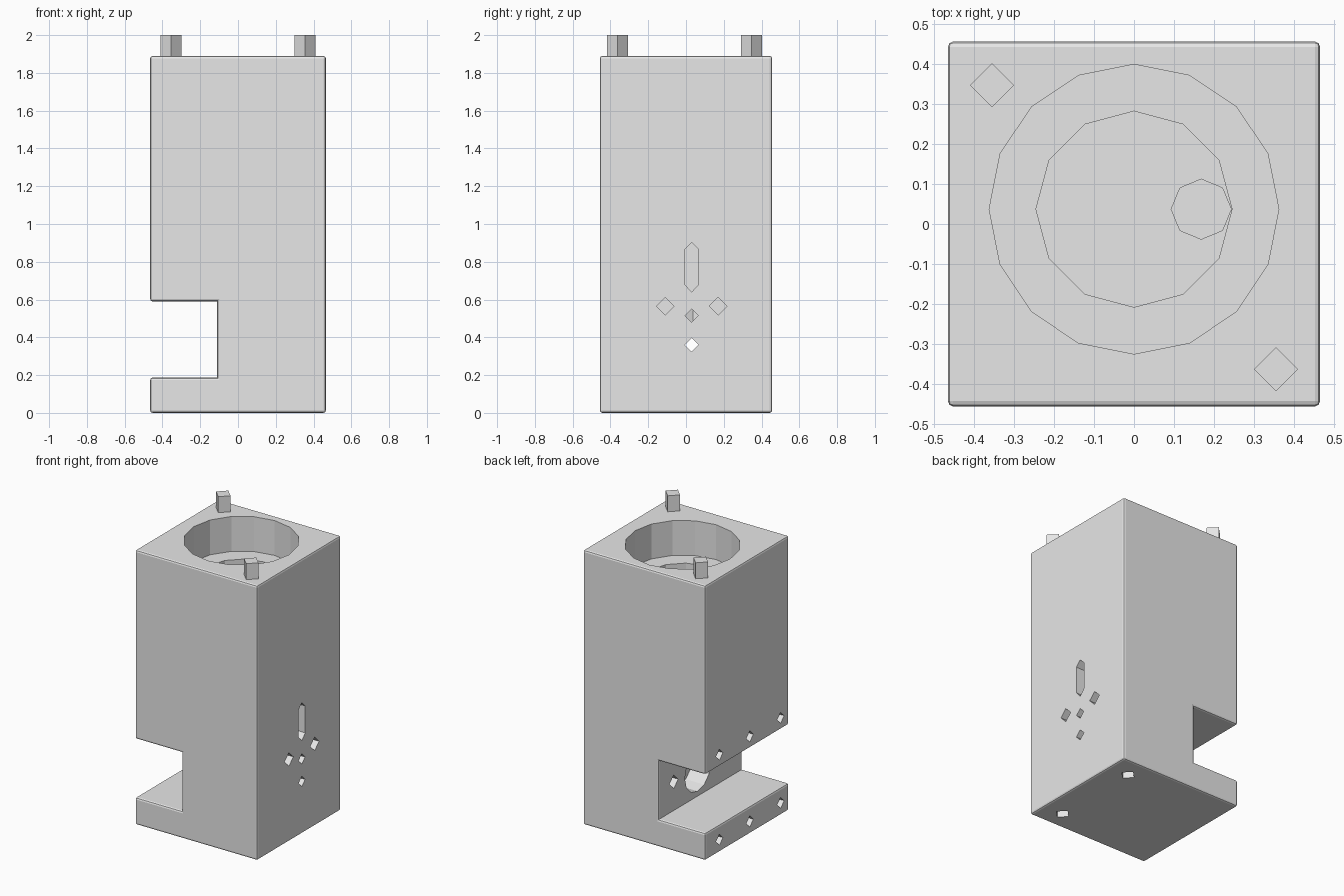
import bpy, bmesh, math

if "Cube" in bpy.data.objects:
    bpy.data.objects.remove(bpy.data.objects["Cube"])

grey = bpy.data.materials.new("plain_grey")
grey.diffuse_color = (0.8, 0.8, 0.8, 1)
grey.use_nodes = True
grey.node_tree.nodes["Principled BSDF"].inputs["Base Color"].default_value = grey.diffuse_color


def prism(name, pts, lo, hi, axis):
    """Extrude a closed outline from lo to hi along an axis."""
    place = {"x": lambda a, b, t: (t, a, b),
             "y": lambda a, b, t: (a, t, b),
             "z": lambda a, b, t: (a, b, t)}[axis]
    bm = bmesh.new()
    low = [bm.verts.new(place(a, b, lo)) for a, b in pts]
    top = [bm.verts.new(place(a, b, hi)) for a, b in pts]
    bm.faces.new(low)
    bm.faces.new(top)
    n = len(pts)
    for i in range(n):
        j = (i + 1) % n
        bm.faces.new((low[i], low[j], top[j], top[i]))
    bmesh.ops.recalc_face_normals(bm, faces=bm.faces)
    me = bpy.data.meshes.new(name)
    bm.to_mesh(me)
    bm.free()
    me.materials.append(grey)
    ob = bpy.data.objects.new(name, me)
    bpy.context.collection.objects.link(ob)
    return ob


def ring(n, r, a, b):
    return [(a + r * math.cos(2 * math.pi * i / n),
             b + r * math.sin(2 * math.pi * i / n)) for i in range(n)]


# block with the side notch, convex edges softly rounded
profile = [(-0.465, 0), (0.465, 0), (0.465, 1.89), (-0.465, 1.89),
           (-0.465, 0.59), (-0.11, 0.59), (-0.11, 0.187), (-0.465, 0.187)]
body = prism("housing_block", profile, -0.456, 0.456, "y")
bm = bmesh.new()
bm.from_mesh(body.data)
edges = [e for e in bm.edges if e.is_convex]
bmesh.ops.bevel(bm, geom=edges, offset=0.013, segments=2, profile=0.5,
                affect='EDGES')
bm.to_mesh(body.data)
bm.free()


def cut(pts, lo, hi, axis):
    cutter = prism("cutter", pts, lo, hi, axis)
    cutter.hide_render = True
    mod = body.modifiers.new("cut", 'BOOLEAN')
    mod.operation = 'DIFFERENCE'
    mod.solver = 'EXACT'
    mod.object = cutter
    bpy.context.view_layer.objects.active = body
    bpy.ops.object.modifier_apply(modifier=mod.name)
    bpy.data.objects.remove(cutter)


# stepped bore from the top, with an offset deep hole
cut(ring(16, 0.362, 0, 0.037), 1.65, 2.0, "z")
cut(ring(12, 0.245, 0, 0.037), 0.95, 1.8, "z")
cut(ring(8, 0.075, 0.168, 0.037), 0.45, 1.2, "z")

# right side: slot, screw holes, feed hole and shaft hole
cut([(0.03, 0.64), (0.067, 0.68), (0.067, 0.865), (0.03, 0.902),
     (-0.007, 0.865), (-0.007, 0.68)], 0.28, 0.6, "x")
for y in (0.17, -0.11):
    cut(ring(4, 0.047, y, 0.565), 0.3, 0.6, "x")
cut(ring(4, 0.035, 0.03, 0.515), 0.17, 0.6, "x")
cut(ring(4, 0.036, 0.03, 0.36), -0.02, 0.6, "x")

# notch wall: round seat and two screw holes
cut(ring(12, 0.14, 0.03, 0.36), -0.2, 0.03, "x")
for y in (0.29, -0.23):
    cut(ring(4, 0.047, y, 0.385), -0.2, 0.06, "x")

# left side: rows of cover screw holes above and below the notch
for z in (0.67, 0.085):
    for y in (0.30, -0.03, -0.365):
        cut(ring(4, 0.038, y, z), -0.6, -0.32, "x")

# sockets in the base
for y in (0.315, -0.322):
    cut(ring(4, 0.05, 0.314, y), -0.1, 0.15, "z")

# locating pegs on top
for side, x, y in (("left", -0.355, 0.347), ("right", 0.355, -0.363)):
    prism("peg_" + side, ring(4, 0.055, x, y), 1.85, 2.0, "z")
